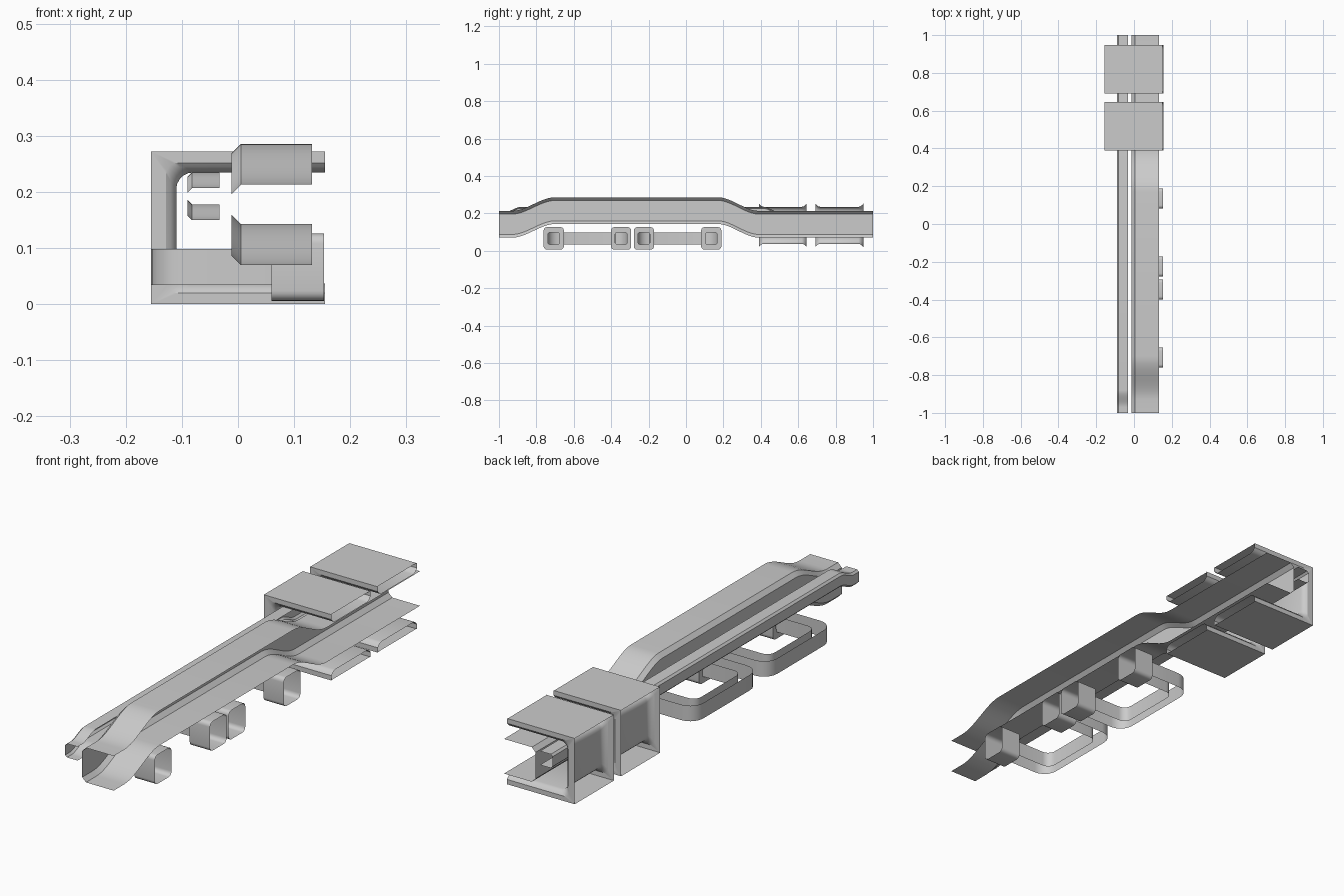
import bpy
import bmesh
from math import cos, sin, pi

cube = bpy.data.objects.get("Cube")
if cube:
    bpy.data.objects.remove(cube)

grey = bpy.data.materials.new("light_grey")
grey.use_nodes = True
colour = (0.6, 0.6, 0.6, 1)
grey.diffuse_color = colour
grey.node_tree.nodes["Principled BSDF"].inputs["Base Color"].default_value = colour


def loft(name, rings, closed=False):
    """Skin a sheet across rows of points."""
    bm = bmesh.new()
    rows = [[bm.verts.new(p) for p in ring] for ring in rings]
    n = len(rows[0])
    for a, b in zip(rows, rows[1:]):
        for i in range(n if closed else n - 1):
            j = (i + 1) % n
            bm.faces.new((a[i], a[j], b[j], b[i]))
    bmesh.ops.recalc_face_normals(bm, faces=bm.faces)
    mesh = bpy.data.meshes.new(name)
    bm.to_mesh(mesh)
    bm.free()
    mesh.materials.append(grey)
    obj = bpy.data.objects.new(name, mesh)
    bpy.context.collection.objects.link(obj)
    bpy.ops.object.select_all(action='DESELECT')
    obj.select_set(True)
    bpy.context.view_layer.objects.active = obj
    bpy.ops.object.shade_smooth_by_angle(angle=pi / 6)
    return obj


def arc(cu, cv, r, start, steps=5):
    """Quarter circle about (cu, cv), anticlockwise from start."""
    return [(cu + r * cos(start + pi / 2 * i / steps),
             cv + r * sin(start + pi / 2 * i / steps)) for i in range(steps + 1)]


def u_shape(left, right, low, high, r):
    """Rounded U, open towards the right."""
    return ([(right, high)] + arc(left + r, high - r, r, pi / 2)
            + arc(left + r, low + r, r, pi) + [(right, low)])


def rounded_rect(cu, cv, w, h, r):
    pts = []
    for k, (su, sv) in enumerate([(1, 1), (-1, 1), (-1, -1), (1, -1)]):
        pts += arc(cu + su * (w - r), cv + sv * (h - r), r, k * pi / 2)
    return pts


def rail(name, left, right, low, high, bevel, lift, rise, fall):
    """Open channel following a raised path."""
    section = [(right, high), (left + bevel, high), (left, high - bevel),
               (left, low + bevel), (left + bevel, low), (right, low)]
    path = [(-1, 0)]
    steps = 12
    for (y0, y1), up in ((rise, True), (fall, False)):
        for i in range(steps + 1):
            t = i / steps
            s = t * t * (3 - 2 * t)
            path.append((y0 + (y1 - y0) * t, lift * (s if up else 1 - s)))
    path.append((1, 0))
    loft(name, [[(x, y, z + dz) for x, z in section] for y, dz in path])


# Rails
rail("wide_rail", -0.012, 0.132, 0.07, 0.213, 0.017, 0.073, (-0.93, -0.7), (0.17, 0.39))
rail("narrow_rail", -0.09, -0.033, 0.15, 0.207, 0.008, 0.028, (-0.97, -0.88), (0.41, 0.5))

# Spool-like brackets: flanges flaring into an inner channel, with outer plates
H, L, R = 0.272, -0.155, 0.155
for label, y0, y1 in (("front", 0.39, 0.645), ("rear", 0.692, 0.948)):
    stations = [(0, 0, 0, 0.001), (0, 0.027, 0.02, 0.02), (0.006, 0.035, 0.027, 0.025),
                (0.014, 0.042, 0.034, 0.028), (0.025, 0.045, 0.037, 0.03)]
    rows = [(y0 + dy, *rest) for dy, *rest in stations]
    rows += [(y1 - dy, *rest) for dy, *rest in reversed(stations)]
    loft(label + "_bracket", [[(x, y, z) for x, z in u_shape(L + dx, R, dz, H - dz, r)]
                              for y, dx, dz, r in rows])
    for part, z in (("top", H), ("bottom", 0)):
        loft(f"{label}_{part}_plate", [[(L, y, z), (0.152, y, z)] for y in (y0, y1)])

# Side loops with a square collar on each leg
for label, cy in (("front", -0.527), ("rear", -0.045)):
    for part, x, half, r in (("outer", L, 0.213, 0.06), ("inner", -0.118, 0.15, 0.035)):
        path = u_shape(x, 0.06, cy - half, cy + half, r)
        loft(f"{label}_loop_{part}_wall", [[(px, py, z) for px, py in path]
                                           for z in (0.034, 0.098)])
    for side, s in (("front", -1), ("rear", 1)):
        y = cy + s * 0.18
        rows = [(0.06, 0.032, 0.032, 0.012), (0.06, 0.054, 0.06, 0.018), (0.153, 0.054, 0.06, 0.018)]
        loft(f"{label}_loop_{side}_collar",
             [[(x, u, z) for u, z in rounded_rect(y, 0.066, w, h, r)]
              for x, w, h, r in rows], closed=True)
